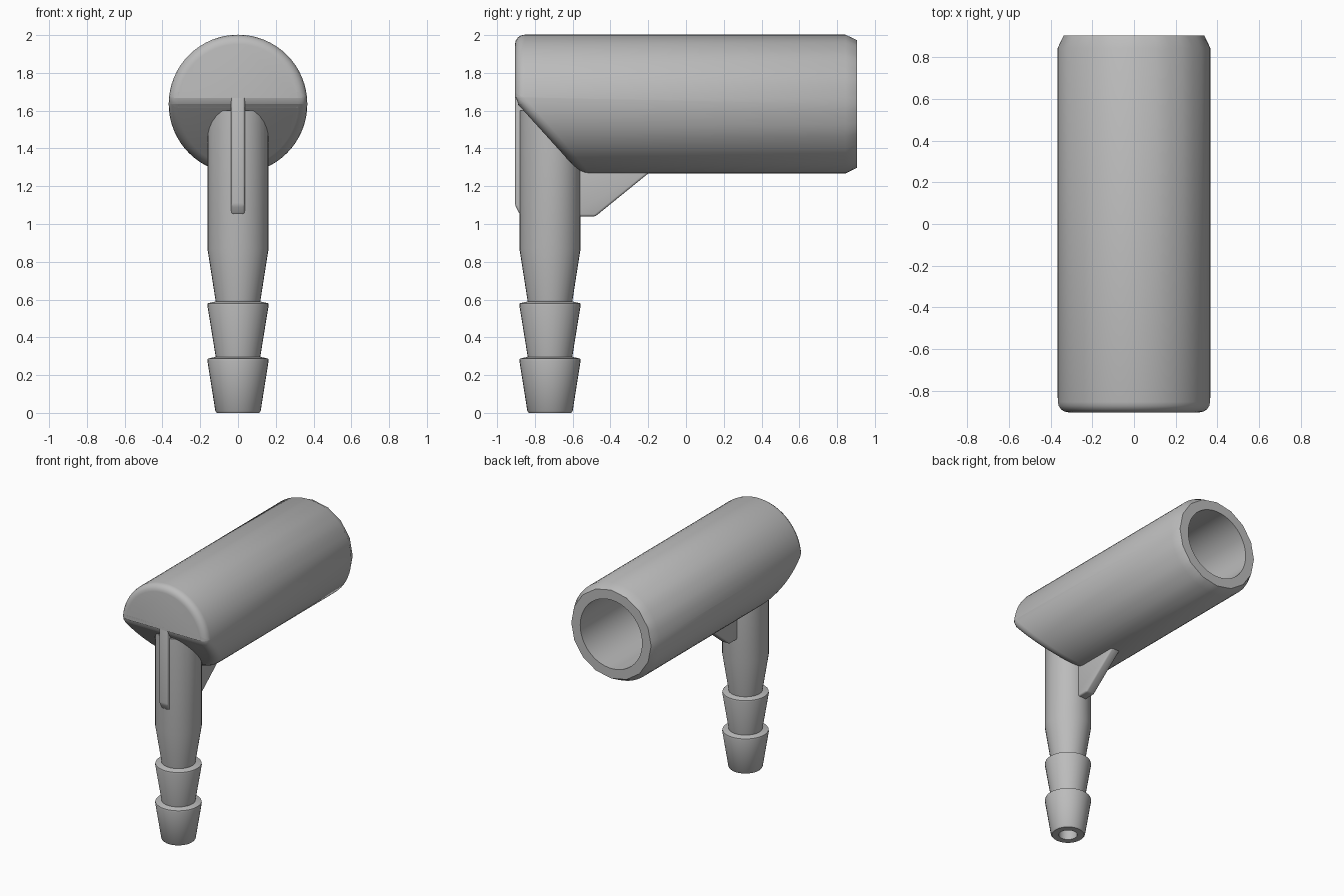
import bpy, bmesh
from math import sin, cos, pi, radians
from mathutils import Vector

if "Cube" in bpy.data.objects:
    bpy.data.objects.remove(bpy.data.objects["Cube"])

grey = bpy.data.materials.new("grey plastic")
grey.use_nodes = True
grey.diffuse_color = (0.5, 0.5, 0.5, 1)
grey.node_tree.nodes["Principled BSDF"].inputs["Base Color"].default_value = (0.5, 0.5, 0.5, 1)

BODY_Z, STEM_Y, FRONT, BACK = 1.635, -0.72, -0.905, 0.905


def finish(bm, name, angle=32):
    bmesh.ops.recalc_face_normals(bm, faces=bm.faces)
    mesh = bpy.data.meshes.new(name)
    bm.to_mesh(mesh)
    bm.free()
    mesh.materials.append(grey)
    mesh.shade_smooth()
    mesh.set_sharp_from_angle(angle=radians(angle))
    obj = bpy.data.objects.new(name, mesh)
    bpy.context.collection.objects.link(obj)
    return obj


def lathe(profile, place, segs, facet_ring=None, sides=16):
    """Spin (radius, distance) pairs; facet_ring is flattened to a polygon."""
    bm = bmesh.new()
    rings = []
    for i, (r, t) in enumerate(profile):
        ring = []
        for k in range(segs):
            a = 2 * pi * k / segs
            rr = r
            if i == facet_ring:
                step = 2 * pi / sides
                rr = r * cos(step / 2) / cos(a % step - step / 2)
            ring.append(bm.verts.new(place(rr * cos(a), rr * sin(a), t)))
        rings.append(ring)
    for lo, hi in zip(rings, rings[1:]):
        for k in range(segs):
            n = (k + 1) % segs
            bm.faces.new((lo[k], lo[n], hi[n], hi[k]))
    bm.faces.new(rings[0])
    bm.faces.new(rings[-1])
    bmesh.ops.recalc_face_normals(bm, faces=bm.faces)
    return bm


# Socket tube: rounded closed front, chamfered open back, stepped bore
bm = lathe([(0.367, FRONT), (0.367, 0.845), (0.338, BACK), (0.262, BACK),
            (0.262, -0.45), (0.065, -0.45), (0.065, STEM_Y)],
           lambda u, v, t: (u, t, BODY_Z + v), 64, facet_ring=2)

# Slanted underside at the elbow
normal = Vector((0, -0.74, -0.67)).normalized()
cut = bmesh.ops.bisect_plane(bm, geom=bm.verts[:] + bm.edges[:] + bm.faces[:],
                             plane_co=(0, FRONT, 1.65), plane_no=normal, clear_outer=True)
bmesh.ops.holes_fill(bm, edges=[e for e in cut["geom_cut"] if isinstance(e, bmesh.types.BMEdge)])
bmesh.ops.recalc_face_normals(bm, faces=bm.faces)
round_edges = set()
for f in bm.faces:
    if f.calc_center_median().y < FRONT + 0.001 or f.normal.dot(normal) > 0.99:
        round_edges.update(f.edges)
bmesh.ops.bevel(bm, geom=list(round_edges), offset=0.05, offset_type='OFFSET',
                segments=4, profile=0.5, affect='EDGES', clamp_overlap=False)
finish(bm, "socket_tube")

# Barbed hose stem with a through bore
stem = [(0.065, 1.6), (0.065, 0), (0.112, 0), (0.12, 0.01),
        (0.162, 0.275), (0.16, 0.287), (0.118, 0.297),
        (0.162, 0.568), (0.16, 0.58), (0.118, 0.59),
        (0.162, 0.87), (0.162, 1.6)]
bm = lathe(stem + [stem[0]], lambda u, v, t: (u, STEM_Y + v, t), 32)
caps = [f for f in bm.faces if len(f.verts) > 4]
bmesh.ops.delete(bm, geom=caps, context='FACES_ONLY')
bmesh.ops.remove_doubles(bm, verts=bm.verts, dist=0.0005)
# Mitre the stem top so that it stays inside the tube
bmesh.ops.bisect_plane(bm, geom=bm.verts[:] + bm.edges[:] + bm.faces[:],
                       plane_co=(0, FRONT, 1.69), plane_no=-normal, clear_outer=True)
finish(bm, "barbed_stem")


def rib(name, outline, half, soft):
    """Plate in the yz plane, centred on x = 0."""
    bm = bmesh.new()
    face = bm.faces.new([bm.verts.new((-half, y, z)) for y, z in outline])
    out = bmesh.ops.extrude_face_region(bm, geom=[face])
    bmesh.ops.translate(bm, vec=(2 * half, 0, 0),
                        verts=[v for v in out["geom"] if isinstance(v, bmesh.types.BMVert)])
    bmesh.ops.recalc_face_normals(bm, faces=bm.faces)
    bmesh.ops.bevel(bm, geom=bm.edges[:], offset=soft, segments=3, profile=0.5, affect='EDGES')
    finish(bm, name, 40)


# Stiffening ribs in front of and behind the stem
rib("front_rib", [(FRONT, 1.1), (FRONT, 1.69), (-0.8, 1.69), (-0.8, 1.05), (-0.88, 1.05)], 0.036, 0.012)
rib("rear_gusset", [(-0.62, 1.04), (-0.48, 1.04), (-0.16, 1.3), (-0.62, 1.34)], 0.036, 0.012)
